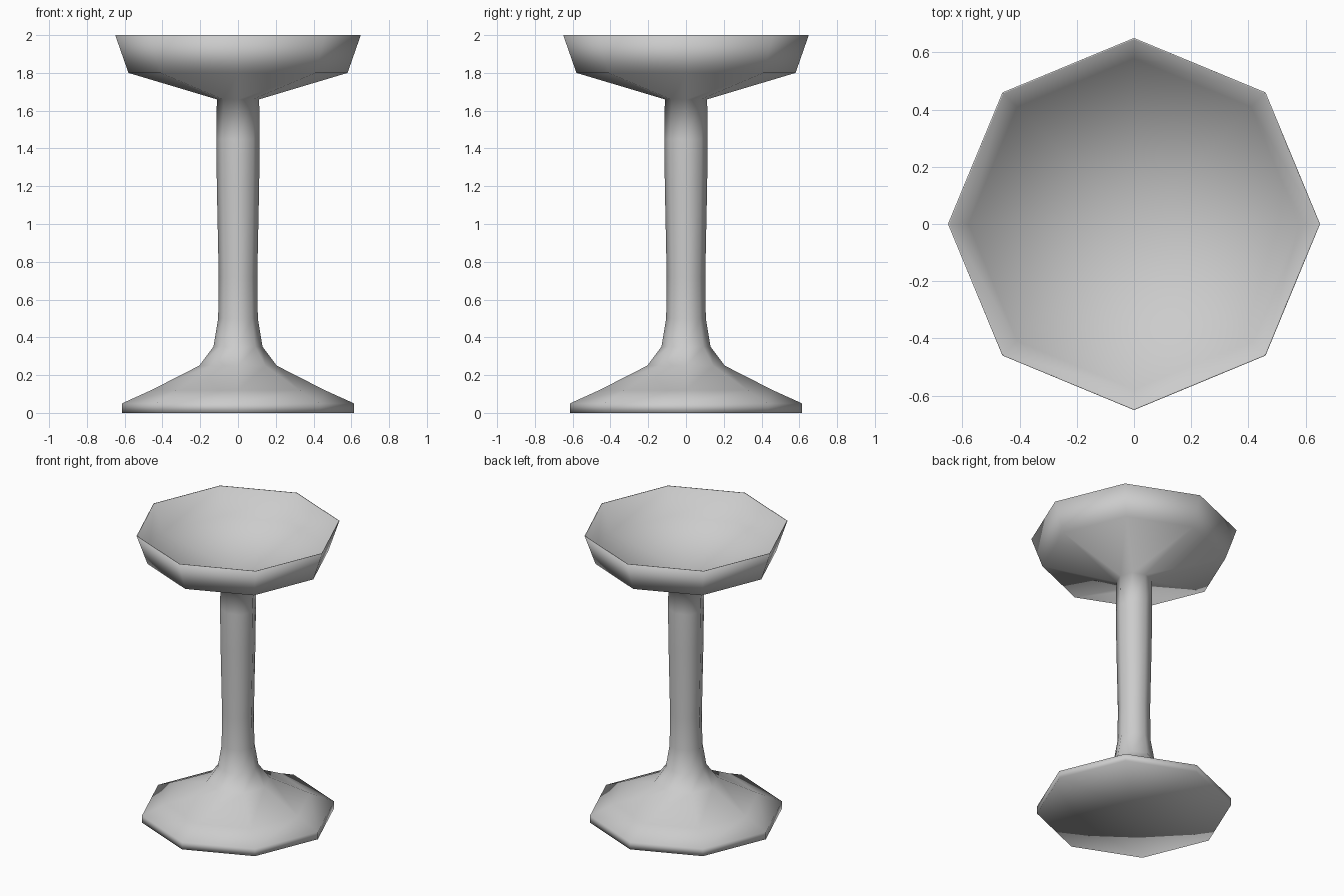
import bpy, bmesh, math

if "Cube" in bpy.data.objects:
    bpy.data.objects.remove(bpy.data.objects["Cube"])

SIDES = 8


def lathe(name, profile):
    """Revolve (radius, z) points around z; radius 0 becomes a pole."""
    bm = bmesh.new()
    rings = []
    for r, z in profile:
        if r == 0:
            rings.append([bm.verts.new((0, 0, z))] * SIDES)
        else:
            rings.append([bm.verts.new((r * math.cos(2 * math.pi * i / SIDES),
                                        r * math.sin(2 * math.pi * i / SIDES), z))
                          for i in range(SIDES)])
    for low, high in zip(rings, rings[1:]):
        for i in range(SIDES):
            j = (i + 1) % SIDES
            corners = dict.fromkeys((low[i], low[j], high[j], high[i]))
            face = bm.faces.new(list(corners))
            face.smooth = True
    mesh = bpy.data.meshes.new(name)
    bm.to_mesh(mesh)
    bm.free()
    obj = bpy.data.objects.new(name, mesh)
    bpy.context.collection.objects.link(obj)
    return obj


# Foot, stem and hollow bowl as one continuous eight-sided turning
lathe("goblet", [
    # foot
    (0, 0), (0.615, 0), (0.615, 0.05), (0.46, 0.12), (0.205, 0.25), (0.13, 0.35),
    # stem
    (0.105, 0.50), (0.102, 0.72), (0.112, 1.20), (0.115, 1.45), (0.112, 1.66),
    # bowl outside, rim, bowl inside
    (0.58, 1.80), (0.65, 2.0), (0.645, 2.0), (0.578, 1.82), (0, 1.70),
])
